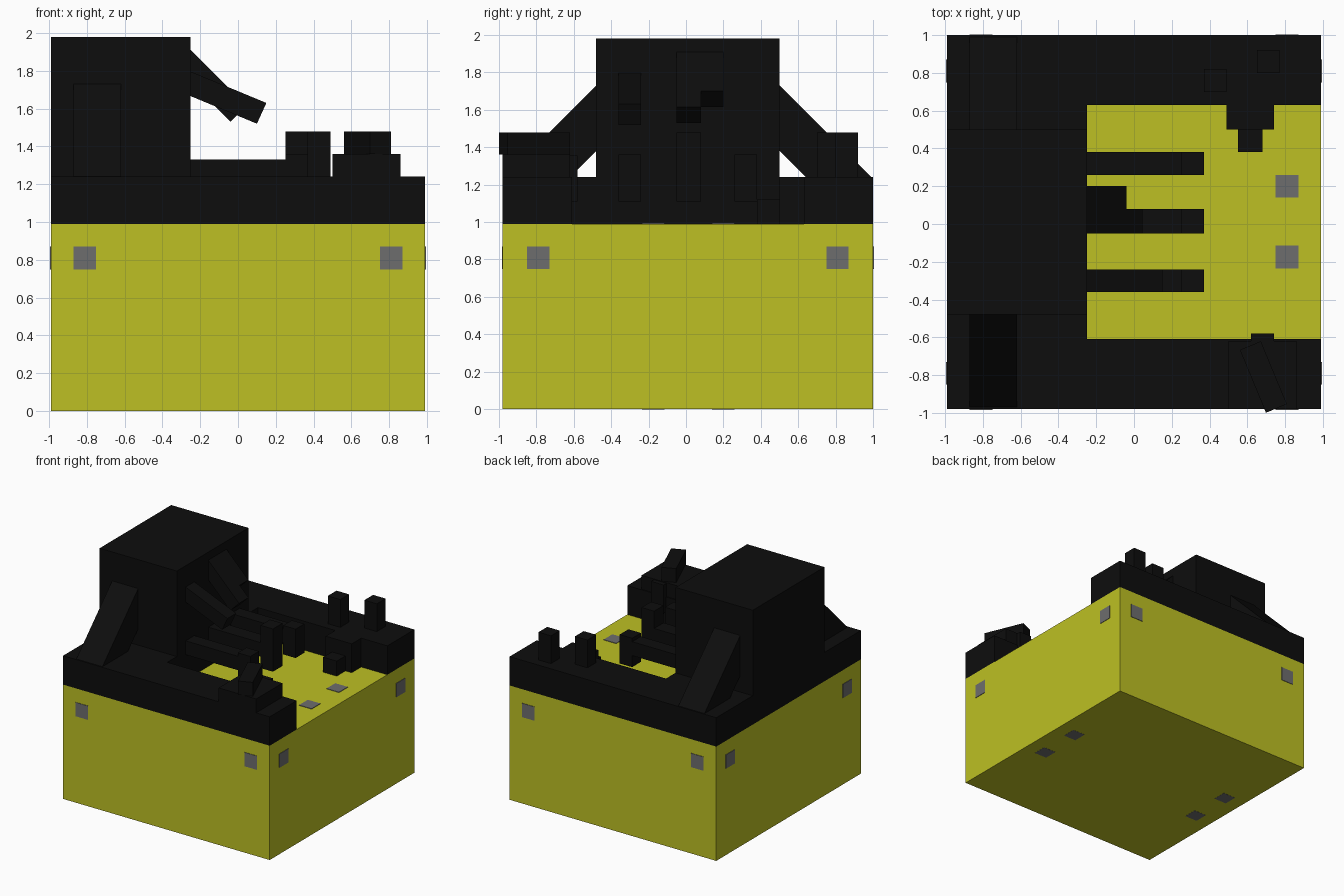
import bpy, bmesh, math
from mathutils import Matrix, Vector

if "Cube" in bpy.data.objects:
    bpy.data.objects.remove(bpy.data.objects["Cube"])


def material(name, rgb):
    m = bpy.data.materials.new(name)
    m.diffuse_color = (*rgb, 1)
    m.use_nodes = True
    m.node_tree.nodes["Principled BSDF"].inputs["Base Color"].default_value = m.diffuse_color
    return m


YELLOW = material("yellow", (0.51, 0.53, 0.017))
BLACK = material("black", (0.004, 0.004, 0.004))
GREY = material("grey", (0.155, 0.155, 0.155))


def finish(name, bm, mat):
    bmesh.ops.recalc_face_normals(bm, faces=bm.faces)
    me = bpy.data.meshes.new(name)
    bm.to_mesh(me)
    bm.free()
    me.materials.append(mat)
    ob = bpy.data.objects.new(name, me)
    bpy.context.collection.objects.link(ob)
    return ob


def box(name, xs, ys, zs, mat=BLACK, turn=0):
    """Box from ranges, optionally turned about its own vertical axis."""
    mid = Vector([(a + b) / 2 for a, b in (xs, ys, zs)])
    size = [b - a for a, b in (xs, ys, zs)]
    bm = bmesh.new()
    bmesh.ops.create_cube(bm, size=1, matrix=Matrix.Translation(mid)
                          @ Matrix.Rotation(turn, 4, 'Z') @ Matrix.Diagonal((*size, 1)))
    return finish(name, bm, mat)


def prism(name, profile, axis, lo, hi):
    """Extrude a profile along x (profile in y, z) or y (profile in x, z)."""
    bm = bmesh.new()
    rings = []
    for d in (lo, hi):
        rings.append([bm.verts.new((d, a, z) if axis == 'x' else (a, d, z)) for a, z in profile])
    bm.faces.new(rings[0])
    bm.faces.new(rings[1][::-1])
    n = len(profile)
    for i in range(n):
        j = (i + 1) % n
        bm.faces.new((rings[0][i], rings[1][i], rings[1][j], rings[0][j]))
    return finish(name, bm, BLACK)


# Yellow body
box("body", (-0.99, 0.99), (-0.98, 1.0), (0, 0.99), YELLOW)

# Grey square plates on the sides, top and bottom
H, T = 0.06, 0.004
for s in (-1, 1):
    x, y = s * 0.81, 0.01 + s * 0.80
    for face_y in (-0.98, 1.0):
        box("side_plate", (x - H, x + H), (face_y - T, face_y + T), (0.75, 0.87), GREY)
    for face_x in (-0.99, 0.99):
        box("side_plate", (face_x - T, face_x + T), (y - H, y + H), (0.75, 0.87), GREY)
    for py in (-0.175, 0.2):
        box("bottom_plate", (x - H, x + H), (py - H, py + H), (-0.001, T), GREY)
for py in (-0.175, 0.2):
    box("top_plate", (0.75, 0.87), (py - H, py + H), (0.985, 0.99 + T), GREY)

# Raised black rim around three sides
box("rim_left", (-0.99, -0.25), (-0.98, 1.0), (0.99, 1.24))
box("rim_front", (-0.25, 0.99), (-0.98, -0.61), (0.99, 1.24))
box("rim_back", (-0.25, 0.99), (0.63, 1.0), (0.99, 1.24))

# Tower with sloping buttresses front and back
box("tower", (-0.99, -0.25), (-0.48, 0.5), (1.24, 1.98))
for s in (-1, 1):
    slope = [(0.49, 1.73), (0.98, 1.24), (0.63, 1.24), (0.49, 1.38)]
    prism("buttress", [(0.01 + s * a, z) for a, z in slope], 'x', -0.87, -0.62)

# Horizontal arms with upright end blocks
for ys, top in (((-0.36, -0.24), 1.36), ((-0.05, 0.08), 1.48), ((0.26, 0.38), 1.36)):
    box("arm", (-0.25, 0.25), ys, (1.21, 1.33))
    box("arm_end", (0.25, 0.37), ys, (1.11, top))

# Sloping beams out of the tower
prism("shallow_beam", [(-0.26, 1.80), (0.15, 1.63), (0.10, 1.52), (-0.26, 1.67)], 'y', -0.36, -0.24)
prism("long_beam", [(-0.26, 1.92), (0.045, 1.615), (-0.04, 1.53), (-0.26, 1.75)], 'y', -0.05, 0.08)
prism("short_beam", [(-0.26, 1.92), (-0.04, 1.70), (-0.125, 1.615), (-0.26, 1.75)], 'y', 0.08, 0.20)

# Posts and stepped block on the back rim
box("post", (0.37, 0.49), (0.70, 0.82), (1.24, 1.48))
box("post", (0.65, 0.77), (0.80, 0.92), (1.24, 1.48))
box("step_wide", (0.49, 0.74), (0.50, 0.63), (0.99, 1.24))
box("step_narrow", (0.55, 0.68), (0.38, 0.50), (0.99, 1.12))

# Pedestal with a turned bar on the front rim
box("pedestal", (0.50, 0.86), (-0.98, -0.62), (1.24, 1.36))
box("pedestal_nose", (0.62, 0.74), (-0.74, -0.58), (1.11, 1.355))
box("turned_bar", (0.625, 0.745), (-0.99, -0.63), (1.36, 1.48), turn=math.radians(22.5))
